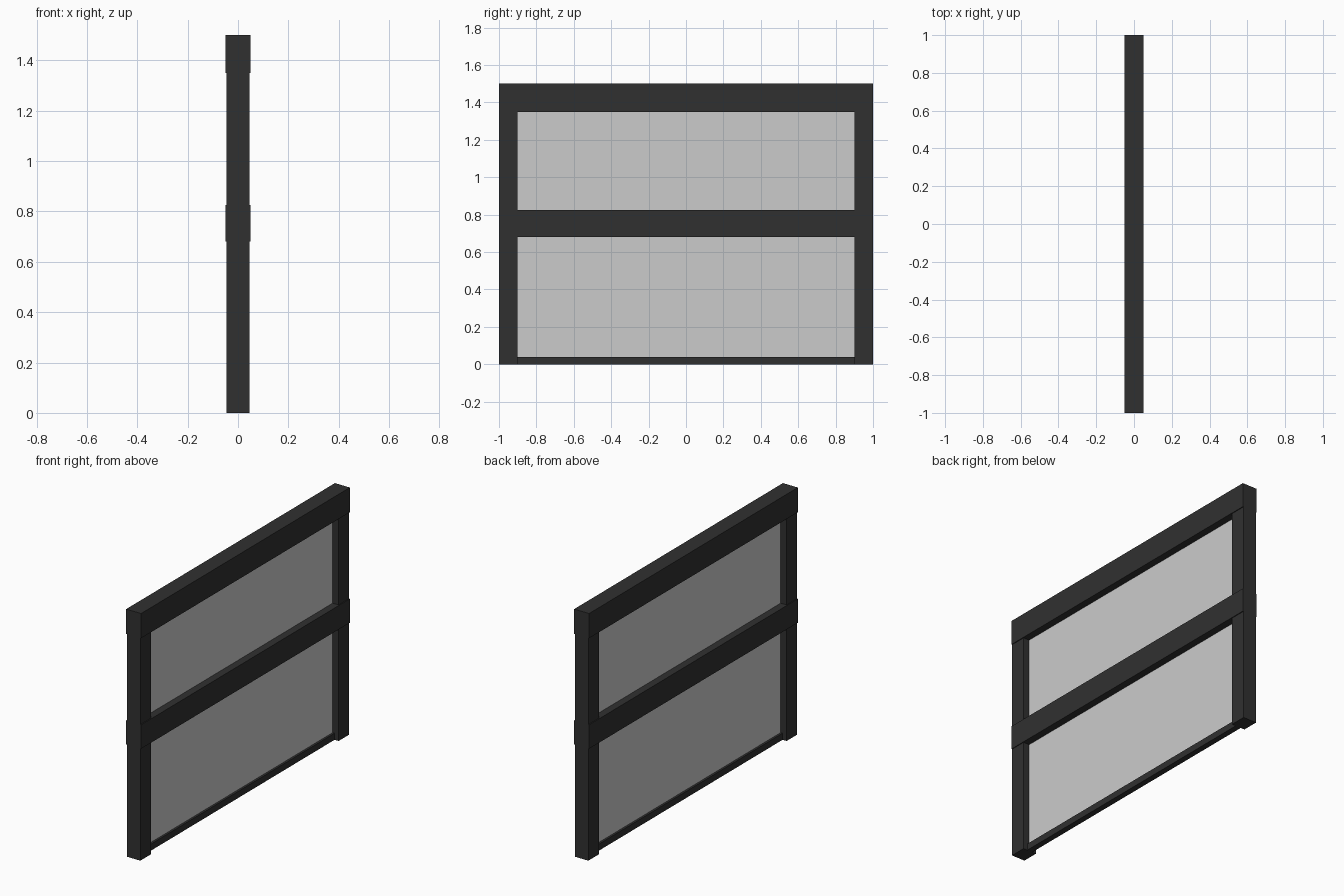
import bpy

if "Cube" in bpy.data.objects:
    bpy.data.objects.remove(bpy.data.objects["Cube"])

# Dark frame finish
dark = bpy.data.materials.new("dark_frame")
dark.diffuse_color = (0.03, 0.03, 0.03, 1.0)
dark.use_nodes = True
dark.node_tree.nodes["Principled BSDF"].inputs["Base Color"].default_value = dark.diffuse_color


def box(name, x, y, z, mat=None):
    """Box spanning the (min, max) ranges x, y, z."""
    bpy.ops.mesh.primitive_cube_add(size=1)
    ob = bpy.context.object
    ob.name = name
    for v in ob.data.vertices:
        v.co = [r[0] if c < 0 else r[1] for c, r in zip(v.co, (x, y, z))]
    if mat:
        ob.data.materials.append(mat)
    return ob


# End posts
for name, side in (("front_post", -1), ("back_post", 1)):
    box(name, (-0.045, 0.045), sorted((side * 0.9, side * 1.0)), (0, 1.35), dark)

# Wide rails, slightly proud of the posts
box("top_rail", (-0.05, 0.05), (-1, 1), (1.35, 1.5), dark)
box("middle_rail", (-0.05, 0.05), (-1, 1), (0.68, 0.825), dark)

# Slim recessed bottom rail
box("bottom_rail", (-0.018, 0.018), (-0.9, 0.9), (0, 0.04), dark)

# Infill panels
box("lower_panel", (-0.005, 0.005), (-0.9, 0.9), (0.04, 0.68))
box("upper_panel", (-0.005, 0.005), (-0.9, 0.9), (0.825, 1.35))
